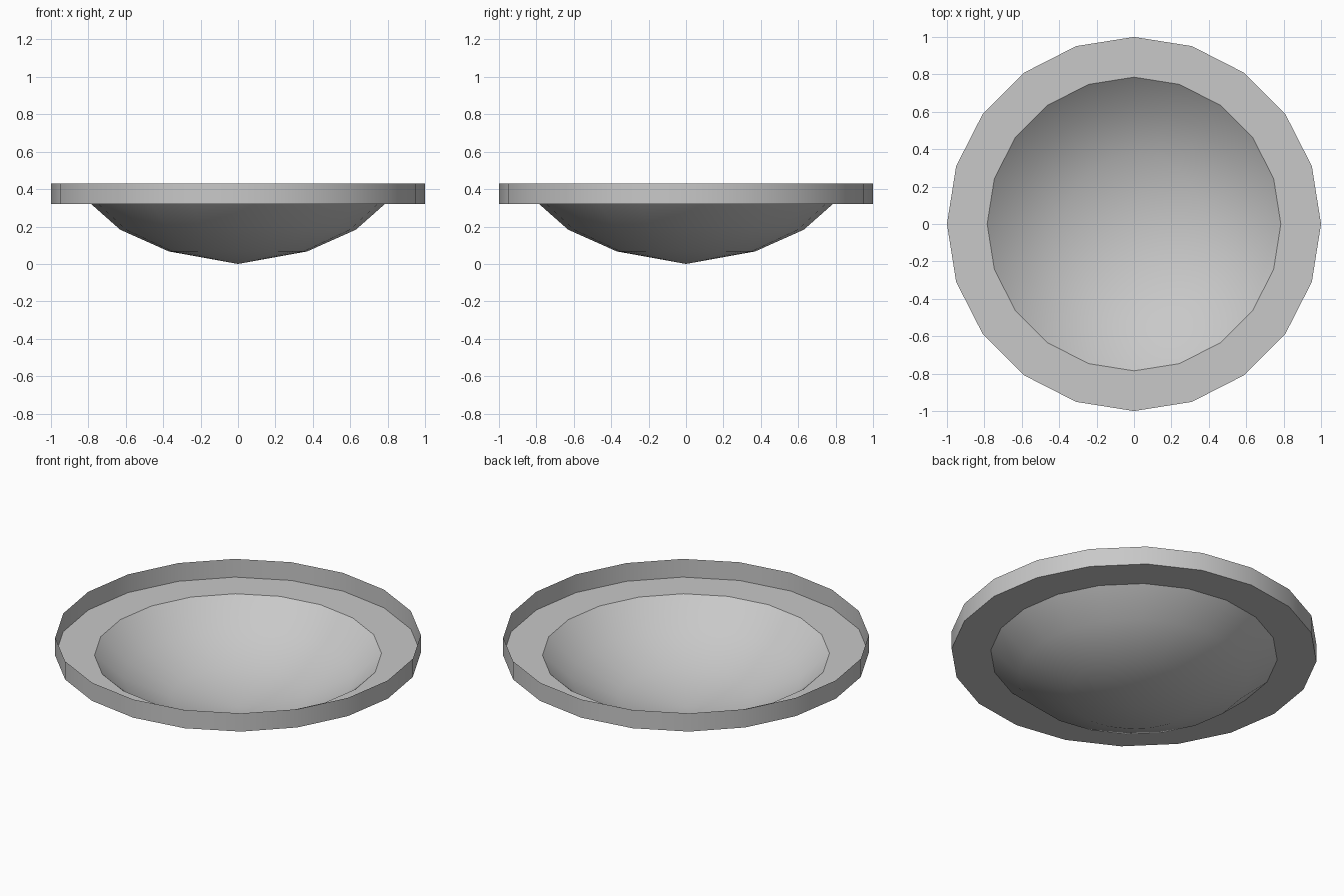
import bpy, bmesh, math

if "Cube" in bpy.data.objects:
    bpy.data.objects.remove(bpy.data.objects["Cube"], do_unlink=True)

SIDES = 20
RIM_Z, TOP_Z, HOLE_R = 0.32, 0.43, 0.785

grey = bpy.data.materials.new("plain grey")
grey.use_nodes = True
colour = (0.58, 0.58, 0.58, 1)
grey.diffuse_color = colour
grey.node_tree.nodes["Principled BSDF"].inputs["Base Color"].default_value = colour


def lathe(name, profile, smooth):
    """Turn a (radius, height) profile, listed from the centre outwards."""
    bm = bmesh.new()
    rings = []
    for r, z in profile:
        if r == 0:
            rings.append([bm.verts.new((0, 0, z))] * SIDES)
        else:
            angles = [2 * math.pi * i / SIDES for i in range(SIDES)]
            rings.append([bm.verts.new((r * math.cos(a), r * math.sin(a), z))
                          for a in angles])
    for inner, outer in zip(rings, rings[1:]):
        for i in range(SIDES):
            j = (i + 1) % SIDES
            loop = [inner[i], outer[i], outer[j], inner[j]]
            face = bm.faces.new(list(dict.fromkeys(loop)))
            face.smooth = smooth
    mesh = bpy.data.meshes.new(name)
    bm.to_mesh(mesh)
    bm.free()
    mesh.materials.append(grey)
    obj = bpy.data.objects.new(name, mesh)
    bpy.context.collection.objects.link(obj)
    return obj


# Shallow smooth bowl, open at the top
lathe("bowl", [(0, 0), (0.37, 0.067), (0.63, 0.183), (HOLE_R, RIM_Z)], True)

# Flat ledge around the bowl
lathe("ledge", [(HOLE_R, RIM_Z), (1, RIM_Z)], False)

# Thin upright wall on the outer edge, facing outwards
wall = lathe("outer_wall", [(1, RIM_Z), (1, TOP_Z)], True)
wall.data.flip_normals()
